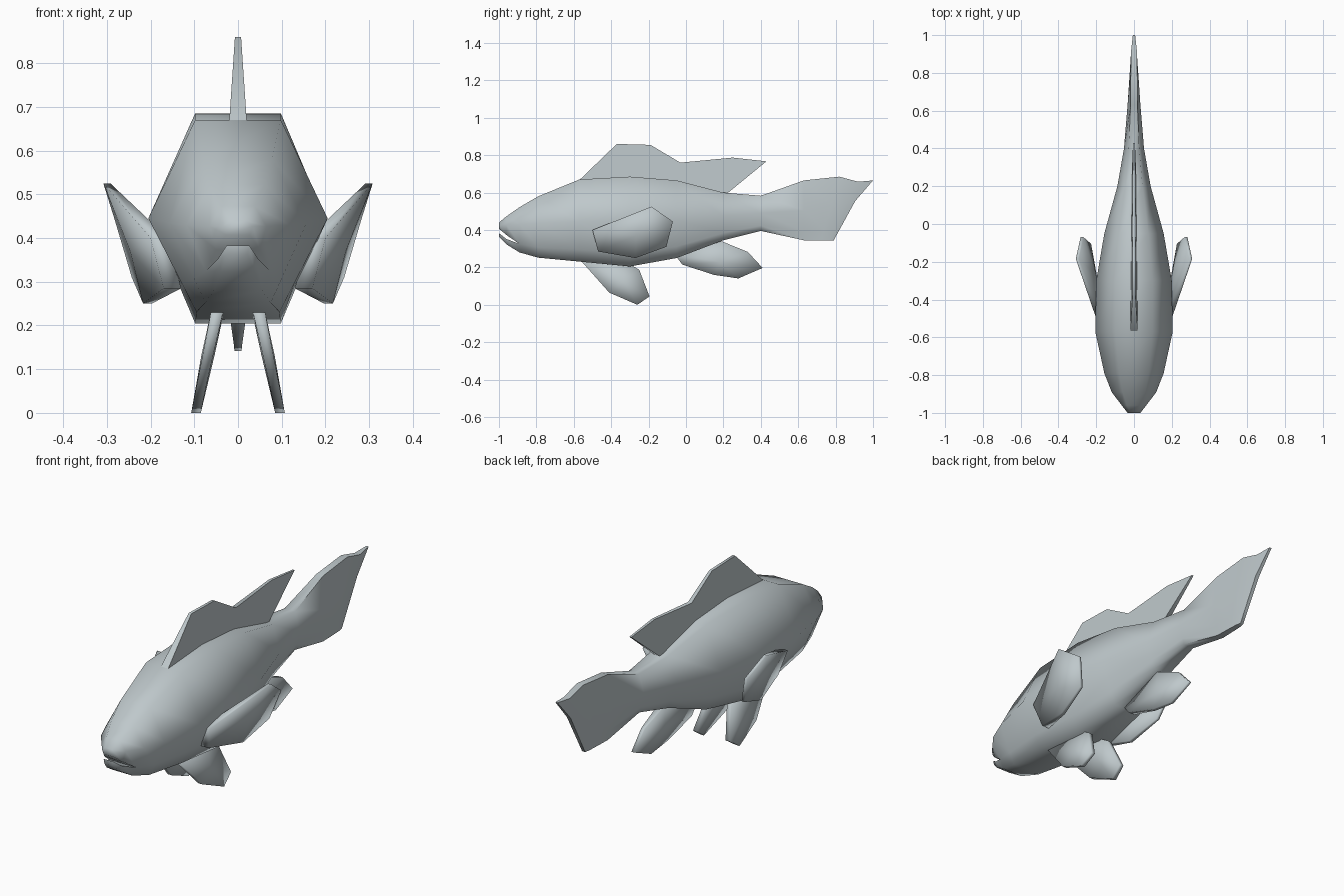
import bpy, bmesh, math
from mathutils import Vector

if "Cube" in bpy.data.objects:
    bpy.data.objects.remove(bpy.data.objects["Cube"])

grey = bpy.data.materials.new("fish_grey")
grey.diffuse_color = (0.52, 0.58, 0.60, 1)
grey.use_nodes = True
grey.node_tree.nodes["Principled BSDF"].inputs["Base Color"].default_value = grey.diffuse_color


def finish(bm, name, angle):
    bmesh.ops.remove_doubles(bm, verts=bm.verts, dist=0.0005)
    bmesh.ops.recalc_face_normals(bm, faces=bm.faces)
    me = bpy.data.meshes.new(name)
    bm.to_mesh(me)
    bm.free()
    me.materials.append(grey)
    ob = bpy.data.objects.new(name, me)
    bpy.context.collection.objects.link(ob)
    bpy.ops.object.select_all(action='DESELECT')
    ob.select_set(True)
    bpy.context.view_layer.objects.active = ob
    bpy.ops.object.shade_smooth_by_angle(angle=math.radians(angle))
    return ob


def mirrored(points):
    """Right-hand half ring -> closed symmetric ring."""
    return points + [(-x, y, z) for x, y, z in reversed(points)]


def loft(bm, rings, cap_start=False, cap_end=False):
    rows = [[bm.verts.new(p) for p in r] for r in rings]
    n = len(rows[0])
    for a, b in zip(rows, rows[1:]):
        for i in range(n):
            j = (i + 1) % n
            bm.faces.new((a[i], a[j], b[j], b[i]))
    for row, wanted in ((rows[0], cap_start), (rows[-1], cap_end)):
        if wanted:
            for i in range(n // 2 - 1):
                bm.faces.new((row[i], row[i + 1], row[n - 2 - i], row[n - 1 - i]))


def section(top, mid, bot):
    """Half section; the mouth-corner point lies between mid and bottom."""
    corner = tuple(Vector(mid).lerp(Vector(bot), 0.7))
    return [top, mid, corner, bot]


# Body and tail: y, top z, mid z, bottom z, top / mid / bottom half widths
stations = [
    (-0.89, 0.527, 0.435, 0.285, 0.060, 0.118, 0.055),
    (-0.79, 0.585, 0.440, 0.257, 0.078, 0.157, 0.075),
    (-0.57, 0.675, 0.450, 0.236, 0.098, 0.205, 0.095),
    (-0.30, 0.690, 0.450, 0.210, 0.098, 0.200, 0.098),
    (-0.05, 0.670, 0.460, 0.255, 0.075, 0.157, 0.075),
    (0.20, 0.605, 0.480, 0.350, 0.045, 0.088, 0.045),
    (0.40, 0.588, 0.495, 0.400, 0.028, 0.053, 0.028),
    (0.63, 0.670, 0.510, 0.350, 0.018, 0.034, 0.018),
]
halves = [section((wt, y, t), (wm, y, m), (wb, y, b))
          for y, t, m, b, wt, wm, wb in stations]
# swept, notched tail end
halves += [
    section((0.017, 0.82, 0.69), (0.024, 0.78, 0.54), (0.015, 0.72, 0.35)),
    section((0.015, 0.92, 0.663), (0.018, 0.86, 0.55), (0.013, 0.765, 0.35)),
    section((0.006, 1.0, 0.67), (0.010, 0.905, 0.56), (0.008, 0.79, 0.35)),
]
bm = bmesh.new()
loft(bm, [mirrored(h) for h in halves], cap_end=True)

# Snout and lower jaw, sharing the first body section
head = halves[0]
upper = [
    [(0.018, -1.0, 0.445), (0.034, -1.0, 0.432), (0.027, -1.0, 0.412)],
    [(0.038, -0.96, 0.478), (0.065, -0.96, 0.432), (0.050, -0.96, 0.378)],
    head[:3],
]
lower = [
    [(0.026, -1.0, 0.388), (0.022, -1.0, 0.368)],
    [(0.046, -0.96, 0.357), (0.038, -0.96, 0.328)],
    head[2:],
]
loft(bm, [mirrored(h) for h in upper], cap_start=True)
loft(bm, [mirrored(h) for h in lower], cap_start=True)
finish(bm, "body", 75)


def fin(name, outline, side=1, bulge=None, angle=180):
    """Thin plate from (x, y, z, half thickness) points."""
    bm = bmesh.new()
    n = len(outline)
    rows = [[bm.verts.new((side * (x + s * t), y, z)) for x, y, z, t in outline]
            for s in (1, -1)]
    for i in range(n):
        j = (i + 1) % n
        bm.faces.new((rows[0][i], rows[0][j], rows[1][j], rows[1][i]))
    for row, s in zip(rows, (1, -1)):
        if bulge is None:
            bm.faces.new(row)
            continue
        c = sum((Vector(p[:3]) for p in outline), Vector()) / n
        hub = bm.verts.new((side * (c.x + s * bulge), c.y, c.z))
        for i in range(n):
            bm.faces.new((row[i], row[(i + 1) % n], hub))
    return finish(bm, name, angle)


# Fins on the centre line
fin("dorsal_fin", [
    (0, -0.57, 0.672, 0.020), (0, -0.37, 0.865, 0.007), (0, -0.19, 0.860, 0.007),
    (0, -0.03, 0.765, 0.010), (0, 0.25, 0.792, 0.007), (0, 0.43, 0.772, 0.005),
    (0, 0.21, 0.592, 0.014)], angle=60)
fin("anal_fin", [
    (0, -0.06, 0.275, 0.020), (0, -0.02, 0.220, 0.018), (0, 0.15, 0.165, 0.010),
    (0, 0.28, 0.146, 0.008), (0, 0.41, 0.202, 0.008), (0, 0.33, 0.288, 0.010),
    (0, 0.19, 0.345, 0.018)], bulge=0.016)

# Paired fins
for side, label in ((1, "left"), (-1, "right")):
    fin(label + "_pectoral_fin", [
        (0.180, -0.50, 0.405, 0.020), (0.300, -0.185, 0.530, 0.008),
        (0.275, -0.07, 0.450, 0.008), (0.235, -0.105, 0.315, 0.008),
        (0.207, -0.27, 0.255, 0.010), (0.150, -0.47, 0.290, 0.020)],
        side, bulge=0.022)
    fin(label + "_pelvic_fin", [
        (0.045, -0.57, 0.250, 0.014), (0.083, -0.41, 0.070, 0.011),
        (0.096, -0.26, 0.005, 0.011), (0.088, -0.195, 0.050, 0.011),
        (0.058, -0.25, 0.192, 0.012), (0.045, -0.33, 0.240, 0.014)],
        side, bulge=0.015)

# Rest the lowest fin tips on the ground
for ob in bpy.data.objects:
    for v in ob.data.vertices:
        v.co.z -= 0.005
